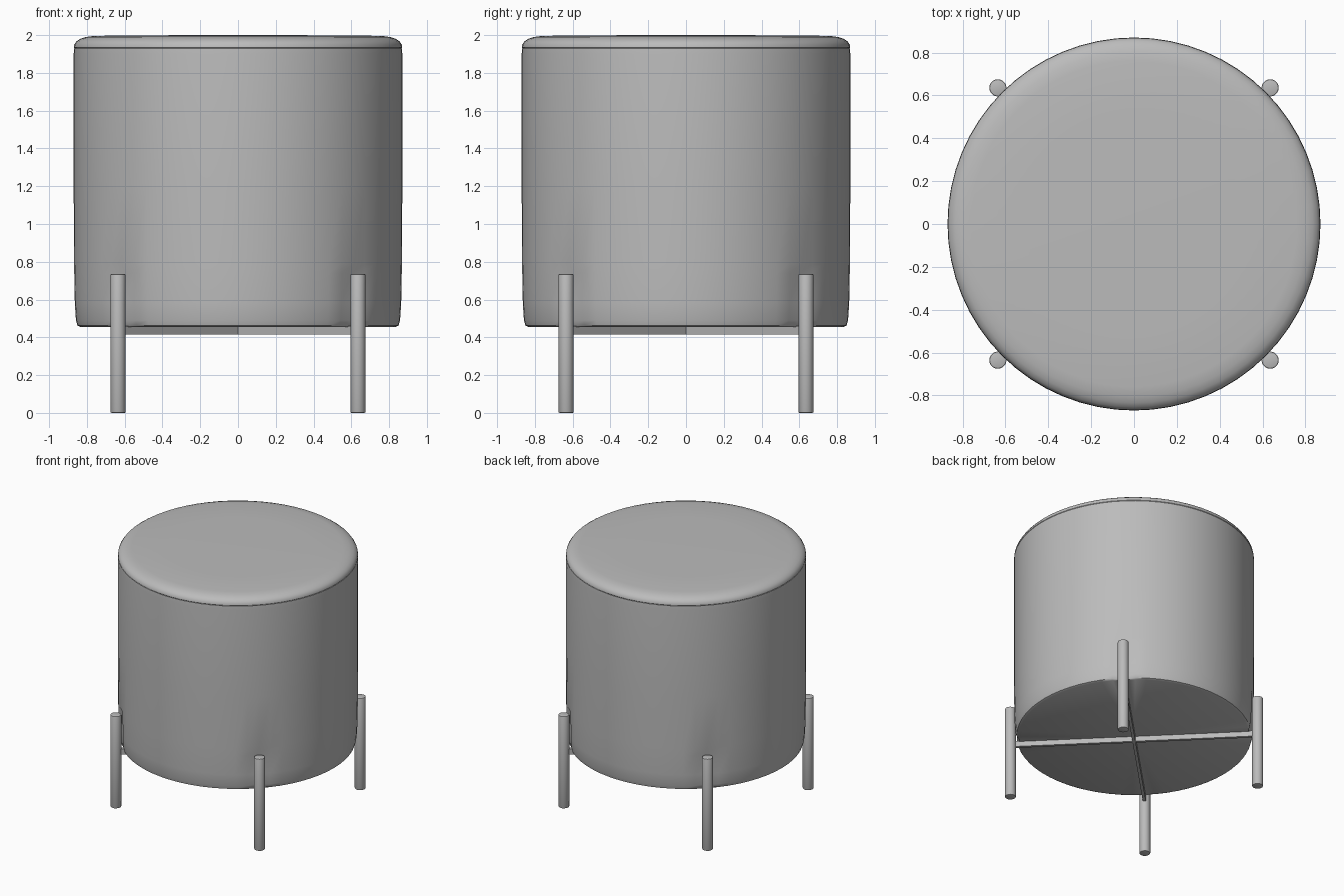
import bpy, bmesh, math
from mathutils import Matrix

cube = bpy.data.objects.get("Cube")
if cube:
    bpy.data.objects.remove(cube, do_unlink=True)

grey = bpy.data.materials.new("warm_grey")
grey.use_nodes = True
colour = (0.5, 0.5, 0.5, 1)
grey.diffuse_color = colour
grey.node_tree.nodes["Principled BSDF"].inputs["Base Color"].default_value = colour

SEGMENTS = 64
LEG_RING = 0.898      # distance of the leg axes from the centre
DIAGONALS = [math.radians(45 + 90 * i) for i in range(4)]


def finish(name, bm, angle=40):
    bmesh.ops.recalc_face_normals(bm, faces=bm.faces)
    mesh = bpy.data.meshes.new(name)
    bm.to_mesh(mesh)
    bm.free()
    obj = bpy.data.objects.new(name, mesh)
    bpy.context.collection.objects.link(obj)
    mesh.materials.append(grey)
    bpy.ops.object.select_all(action='DESELECT')
    bpy.context.view_layer.objects.active = obj
    obj.select_set(True)
    bpy.ops.object.shade_smooth_by_angle(angle=math.radians(angle))
    return obj


def lathe(profile):
    """Revolve (radius, height) points about z; end points lie on the axis."""
    bm = bmesh.new()
    verts = [bm.verts.new((r, 0, z)) for r, z in profile]
    edges = [bm.edges.new(pair) for pair in zip(verts, verts[1:])]
    bmesh.ops.spin(bm, geom=verts + edges, cent=(0, 0, 0), axis=(0, 0, 1),
                   angle=math.tau, steps=SEGMENTS)
    bmesh.ops.remove_doubles(bm, verts=bm.verts, dist=0.0005)
    return bm


# Upholstered drum, pressed in slightly where the legs meet it
bm = lathe([(0, 0.455), (0.835, 0.455), (0.85, 0.462), (0.858, 0.49),
            (0.864, 0.58), (0.867, 0.74), (0.868, 0.79), (0.87, 1.2),
            (0.87, 1.9), (0.868, 1.93), (0.855, 1.935), (0, 1.935)])
for v in bm.verts:
    if v.co.z < 0.76 and v.co.xy.length > 0.8:
        for a in DIAGONALS:
            leg = (math.cos(a) * LEG_RING, math.sin(a) * LEG_RING)
            if math.dist(v.co.xy, leg) < 0.06:
                v.co.xy *= 0.975
finish("drum", bm)

# Thin rounded cushion, gently domed
finish("seat_cushion", lathe([
    (0, 1.925), (0.86, 1.925), (0.869, 1.935), (0.867, 1.95), (0.855, 1.967),
    (0.835, 1.98), (0.805, 1.99), (0.76, 1.996), (0.5, 1.999), (0, 2.0)]))

# Four round legs with softened rims
for name, a in zip(("back_left", "back_right", "front_right", "front_left"), DIAGONALS):
    bm = bmesh.new()
    place = Matrix.Translation((math.cos(a) * LEG_RING, math.sin(a) * LEG_RING, 0.3675))
    bmesh.ops.create_cone(bm, cap_ends=True, segments=20, radius1=0.04,
                          radius2=0.04, depth=0.735, matrix=place)
    rims = [e for e in bm.edges if abs(e.verts[0].co.z - e.verts[1].co.z) < 0.01]
    bmesh.ops.bevel(bm, geom=rims, offset=0.006, segments=2, affect='EDGES', profile=0.5)
    finish(name + "_leg", bm)

# Crossed bars under the drum joining opposite legs
for name, a in zip(("cross_bar_a", "cross_bar_b"), DIAGONALS):
    bm = bmesh.new()
    place = (Matrix.Translation((0, 0, 0.4375)) @ Matrix.Rotation(a, 4, 'Z')
             @ Matrix.Diagonal((2 * LEG_RING, 0.022, 0.045, 1)))
    bmesh.ops.create_cube(bm, size=1, matrix=place)
    finish(name, bm, 30)
